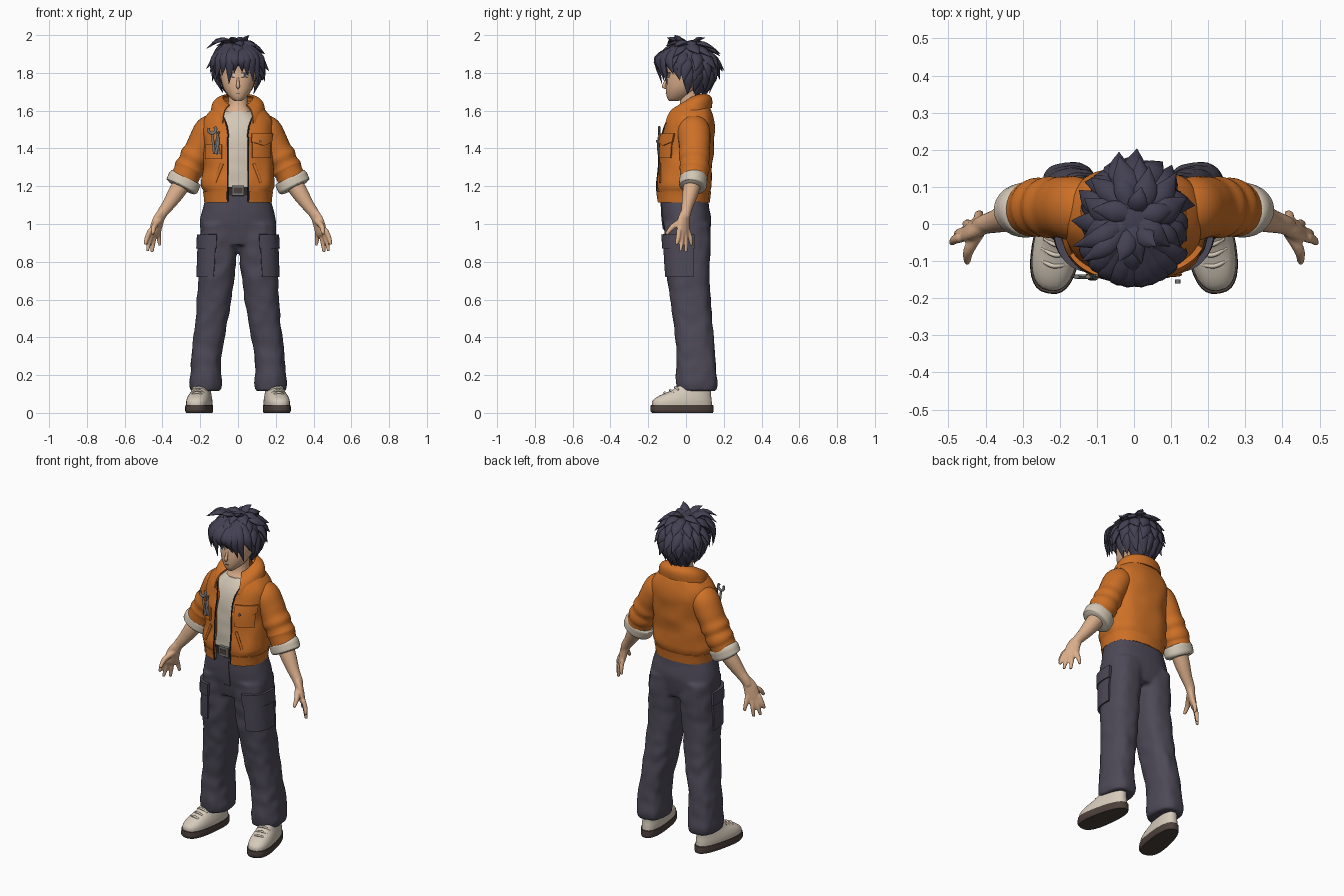
import bpy, bmesh, math, random
from mathutils import Vector, Matrix, noise

random.seed(4)
cube = bpy.data.objects.get("Cube")
if cube:
    bpy.data.objects.remove(cube, do_unlink=True)


def material(name, r, g, b):
    m = bpy.data.materials.new(name)
    lin = [((c / 255 + .055) / 1.055) ** 2.4 for c in (r, g, b)] + [1]
    m.use_nodes = True
    m.diffuse_color = lin
    m.node_tree.nodes["Principled BSDF"].inputs["Base Color"].default_value = lin
    return m


SKIN = material("skin", 218, 174, 139)
HAIR = material("dark blue hair", 67, 64, 82)
ORANGE = material("orange cloth", 205, 112, 38)
NAVY = material("slate trousers", 77, 73, 87)
CREAM = material("cream cloth", 212, 200, 182)
LEATHER = material("pale leather", 214, 203, 187)
SOLE = material("brown rubber", 76, 64, 59)
METAL = material("grey metal", 122, 120, 117)
DARK = material("dark trim", 45, 42, 46)


# ---------- helpers ----------
def interp(rows, t):
    """Smooth interpolation of rows keyed by their first value."""
    t = min(max(t, rows[0][0]), rows[-1][0])
    i = max(k for k in range(len(rows) - 1) if rows[k][0] <= t)
    a, b = rows[i], rows[i + 1]
    p, q = rows[max(i - 1, 0)], rows[min(i + 2, len(rows) - 1)]
    h = b[0] - a[0]
    s = (t - a[0]) / h
    out = []
    for k in range(1, len(a)):
        m0 = (b[k] - p[k]) / (b[0] - p[0]) * h
        m1 = (q[k] - a[k]) / (q[0] - a[0]) * h
        out.append((2*s**3 - 3*s*s + 1) * a[k] + (s**3 - 2*s*s + s) * m0
                   + (3*s*s - 2*s**3) * b[k] + (s**3 - s*s) * m1)
    return out


def surf(rings, a, z, off=0, p=.82):
    """Point on a body of rings (z, cx, rx, y_front, y_back); angle 0 is the front."""
    cx, rx, yf, yb = interp(rings, z)
    sn, cs = math.sin(a), math.cos(a)
    return Vector((cx + (rx + off) * math.copysign(abs(sn) ** p, sn),
                   (yf + yb) / 2 - ((yb - yf) / 2 + off) * math.copysign(abs(cs) ** p, cs), z))


def add_grid(bm, rows, closed=True):
    vs = [[bm.verts.new(c) for c in r] for r in rows]
    n = len(rows[0])
    for lo, hi in zip(vs, vs[1:]):
        for j in range(n if closed else n - 1):
            k = (j + 1) % n
            bm.faces.new((lo[j], lo[k], hi[k], hi[j]))
    if closed:
        bm.faces.new(vs[0][::-1])
        bm.faces.new(vs[-1])


def add_loft(bm, rings, n=24, seg=32, p=.82, fold=0):
    z0, z1 = rings[0][0], rings[-1][0]
    rows = []
    for i in range(n + 1):
        z = z0 + (z1 - z0) * i / n
        rows.append([surf(rings, 2*math.pi*j/seg, z, fold * noise.noise(
            (2*math.sin(2*math.pi*j/seg), 2*math.cos(2*math.pi*j/seg), z * 16)), p)
            for j in range(seg)])
    add_grid(bm, rows)


def add_tube(bm, keys, ref=(0, 1, 0), n=12, seg=14):
    """Tube through keys (x, y, z, r_side, r_thick)."""
    keys = [(i,) + tuple(k) for i, k in enumerate(keys)]
    end = len(keys) - 1
    rows = []
    for i in range(n + 1):
        t = end * i / n
        x, y, z, ru, rv = interp(keys, t)
        tan = (Vector(interp(keys, t + .05)[:3]) - Vector(interp(keys, t - .05)[:3])).normalized()
        u = tan.cross(Vector(ref)).normalized()
        v = tan.cross(u)
        rows.append([Vector((x, y, z)) + u * ru * math.cos(w) + v * rv * math.sin(w)
                     for w in (2 * math.pi * j / seg for j in range(seg))])
    add_grid(bm, rows)


def finish(name, bm, mat, mirror=False, thick=0, voxel=0):
    me = bpy.data.meshes.new(name)
    bm.to_mesh(me)
    bm.free()
    me.materials.append(mat)
    me.shade_smooth()
    ob = bpy.data.objects.new(name, me)
    bpy.context.collection.objects.link(ob)
    if mirror:
        ob.modifiers.new("mirror", 'MIRROR').use_mirror_merge = False
    if thick:
        s = ob.modifiers.new("thickness", 'SOLIDIFY')
        s.thickness, s.offset = thick, -1
    if voxel:
        r = ob.modifiers.new("blend", 'REMESH')
        r.mode, r.voxel_size, r.use_smooth_shade = 'VOXEL', voxel, True
        s = ob.modifiers.new("soften", 'SMOOTH')
        s.factor, s.iterations = .5, 3
    else:
        ob.modifiers.new("crisp edges", 'EDGE_SPLIT').split_angle = math.radians(50)
    return ob


def loft(name, rings, mat, mirror=False, **kw):
    bm = bmesh.new()
    add_loft(bm, rings, **kw)
    return finish(name, bm, mat, mirror)


def tubes(name, paths, mat, mirror=False, voxel=0, **kw):
    bm = bmesh.new()
    for path in paths:
        add_tube(bm, path, **kw)
    return finish(name, bm, mat, mirror, voxel=voxel)


def sheet(name, fn, nu, nv, mat, thick, mirror=False):
    bm = bmesh.new()
    add_grid(bm, [[fn(i / nu, j / nv) for i in range(nu + 1)] for j in range(nv + 1)], False)
    return finish(name, bm, mat, mirror, thick)


def patch(name, rings, a0, a1, z0, z1, off, mat, mirror=False, dip=0):
    """Plate hugging a body between two angles in degrees; dip points its lower edge."""
    def fn(u, v):
        z = z0 + (z1 - z0) * v - dip * (1 - v) * (1 - abs(2*u - 1))
        return surf(rings, math.radians(a0 + (a1 - a0) * u), z, off)
    return sheet(name, fn, 14, 6, mat, min(off + .004, .02), mirror)


# ---------- trousers ----------
leg = [(.115, .172, .08, -.045, .16), (.16, .172, .084, -.055, .165), (.3, .167, .08, -.05, .155),
       (.5, .138, .086, -.07, .138), (.72, .115, .096, -.1, .125), (.9, .104, .1, -.112, .13),
       (1.0, .1, .098, -.12, .13)]
hips = [(.89, 0, .185, -.1, .115), (1.0, 0, .203, -.123, .133), (1.1, 0, .182, -.13, .122),
        (1.17, 0, .16, -.128, .115)]
bm = bmesh.new()
for s in (1, -1):
    add_loft(bm, [(z, s * cx, *rest) for z, cx, *rest in leg], n=50, fold=.008)
add_loft(bm, hips, fold=.003)
finish("trousers", bm, NAVY, voxel=.011)
patch("cargo_pockets", leg, 5, 100, .72, .93, .01, NAVY, True)
patch("cargo_pocket_flaps", leg, 3, 102, .87, .945, .016, NAVY, True)
patch("trouser_fly", hips, -1, 6, .97, 1.14, .004, NAVY)
patch("belt", hips, -180, 180, 1.15, 1.195, .006, DARK)
patch("belt_buckle", hips, -7, 7, 1.15, 1.205, .015, METAL)
patch("buckle_inset", hips, -5, 5, 1.162, 1.192, .018, SOLE)


# ---------- shoes ----------
def shoe_part(name, rings, mat, p):
    bm = bmesh.new()
    add_loft(bm, rings, n=14, p=p)
    place_shoe(bm)
    return finish(name, bm, mat, True)


def place_shoe(bm):
    for v in bm.verts:
        v.co.x *= 1 - .8 * v.co.y
    bm.transform(Matrix.Translation((.198, 0, 0)) @ Matrix.Rotation(.17, 4, 'Z'))


upper = [(.035, 0, .06, -.182, .14), (.065, 0, .06, -.178, .138), (.09, 0, .055, -.145, .135),
         (.115, 0, .048, -.085, .135), (.15, 0, .042, -.03, .13)]
shoe_part("shoe_soles", [(0, 0, .06, -.182, .145), (.012, 0, .064, -.19, .148),
                         (.042, 0, .063, -.188, .146)], SOLE, .78)
shoe_part("shoe_uppers", upper, LEATHER, .8)
bm = bmesh.new()
for y, z in ((-.115, .108), (-.085, .121), (-.058, .136)):
    add_tube(bm, [(-.036, y + .012, z - .016, .005, .005), (0, y, z, .006, .006),
                  (.036, y + .012, z - .016, .005, .005)], seg=8)
place_shoe(bm)
finish("shoe_laces", bm, CREAM, True)

# ---------- shirt and jacket ----------
loft("shirt", [(1.15, 0, .15, -.122, .1), (1.3, 0, .15, -.122, .11), (1.45, 0, .15, -.115, .12),
               (1.54, 0, .13, -.09, .11), (1.595, 0, .08, -.052, .09)], CREAM, fold=.004)
body = [(1.115, 0, .173, -.147, .12), (1.17, 0, .18, -.152, .127), (1.2, 0, .194, -.156, .134),
        (1.3, 0, .187, -.146, .138), (1.42, 0, .183, -.14, .148), (1.5, 0, .188, -.12, .153),
        (1.56, 0, .178, -.1, .146), (1.61, 0, .135, -.078, .13), (1.65, 0, .085, -.058, .11)]


def front_angle(z):
    gap = .054 + .35 * max(0, z - 1.5)
    return math.asin(min(.95, (gap / interp(body, z)[1]) ** (1 / .82)))


def jacket_point(u, v):
    z = 1.115 + .535 * v
    g = front_angle(z)
    a = g + (2 * math.pi - 2 * g) * u
    return surf(body, a, z, .006 * noise.noise((2*math.sin(a), 2*math.cos(a), z * 12)))


sheet("jacket_body", jacket_point, 60, 40, ORANGE, .014)
patch("jacket_waistband", body, 15, 345, 1.115, 1.172, .006, ORANGE)
tubes("zip_edges", [[(*surf(body, front_angle(z), z, .002), .004, .004)
                     for z in (1.12, 1.2, 1.3, 1.4, 1.5, 1.58)]], DARK, True, seg=8)


def collar_point(u, v):
    a = .6 + (2 * math.pi - 1.2) * u
    c, f = math.cos(a), ((1 + math.cos(a)) / 2) ** 2
    low = Vector((.145 * math.sin(a), .03 - (.17 if c > 0 else .107) * c, 1.615 - .1 * f))
    top = Vector((.08 * math.sin(a), .03 - .072 * c, 1.69 - .07 * f))
    bulge = Vector((math.sin(a), -c, 1)) * .016 * math.sin(math.pi * v)
    return low.lerp(top, v) + bulge


sheet("jacket_collar", collar_point, 40, 8, ORANGE, .01)
patch("left_chest_pocket", body, 19, 62, 1.35, 1.46, .007, ORANGE)
patch("left_pocket_flap", body, 17, 64, 1.435, 1.48, .014, ORANGE, dip=.02)
patch("right_chest_pocket", body, -60, -22, 1.345, 1.42, .012, ORANGE)
tubes("welt_pockets", [[(*surf(body, math.radians(a), z, .002), .008, .006)
                        for a, z in ((34, 1.22), (28, 1.27), (22, 1.32))]], ORANGE, True, seg=8)
tubes("pocket_button", [[(.118, -.15, 1.437, .007, .007), (.118, -.16, 1.437, .007, .007)]],
      METAL, ref=(0, 0, 1), n=2)

# sleeves with gathered folds near the elbow
sleeve = [(.10, .035, 1.545, .05, .06), (.15, .04, 1.5, .077, .085), (.185, .045, 1.44, .076, .084),
          (.21, .045, 1.39, .073, .08), (.228, .045, 1.355, .08, .083), (.243, .045, 1.325, .073, .077),
          (.258, .045, 1.295, .08, .08), (.27, .042, 1.27, .074, .075), (.285, .04, 1.235, .076, .072)]
tubes("jacket_sleeves", [sleeve], ORANGE, True, n=40, seg=28)
tubes("rolled_cuffs", [[(.276, .04, 1.25, .074, .064), (.28, .04, 1.242, .088, .073),
                        (.288, .038, 1.222, .09, .074), (.298, .036, 1.2, .088, .072),
                        (.302, .035, 1.192, .072, .06)]], CREAM, True, n=20, seg=28)

# ---------- tools in the right pocket ----------
tubes("wrench", [[(-.125, -.14, 1.37, .007, .005), (-.137, -.142, 1.48, .007, .005)],
                 [(-.137 + .02 * math.sin(a), -.142, 1.5 + .02 * math.cos(a), .008, .006)
                  for a in (.7, 1.6, 2.5, 3.4, 4.3, 5.2)]], METAL, seg=8)
tubes("pliers", [[(-.1, -.142, 1.37, .008, .006), (-.112, -.142, 1.44, .007, .006),
                  (-.1, -.138, 1.49, .004, .004)],
                 [(-.118, -.146, 1.37, .008, .006), (-.104, -.146, 1.44, .007, .006),
                  (-.113, -.14, 1.49, .004, .004)]], METAL, seg=8)

# ---------- arms and hands ----------
bm = bmesh.new()
add_tube(bm, [(.28, .04, 1.24, .05, .05), (.33, .022, 1.16, .044, .042),
              (.37, .008, 1.1, .034, .032), (.4, 0, 1.06, .029, .027), (.415, -.005, 1.03, .026, .024)])
add_tube(bm, [(.395, 0, 1.07, .025, .022), (.422, -.012, 1.02, .038, .022),
              (.44, -.014, .96, .042, .018), (.446, -.014, .94, .034, .014)], ref=(.7, .7, .2))
for k, tip in ((.032, (.492, -.052, .89)), (.011, (.48, -.03, .855)),
               (-.011, (.455, 0, .85)), (-.032, (.413, .03, .885))):
    base = Vector((.442 + .72 * k, -.014 - .72 * k, .968))
    mid = base.lerp(Vector(tip), .55) + Vector((.003, .003, 0))
    add_tube(bm, [(*base, .013, .013), (*mid, .0125, .0125), (*tip, .008, .008)])
add_tube(bm, [(.415, -.02, 1.02, .016, .016), (.445, -.07, .985, .015, .015),
              (.45, -.105, .945, .009, .009)], ref=(1, 0, 0))
finish("forearms_and_hands", bm, SKIN, True, voxel=.0055)

# ---------- head ----------
face = [(1.65, 0, .018, -.088, -.045), (1.665, 0, .038, -.099, 0), (1.69, 0, .06, -.105, .04),
        (1.72, 0, .077, -.107, .07), (1.76, 0, .089, -.105, .1), (1.8, 0, .096, -.1, .12),
        (1.86, 0, .1, -.1, .13), (1.92, 0, .08, -.07, .1), (1.945, 0, .03, -.02, .05)]
loft("head", face, SKIN, p=.95)
loft("neck", [(1.55, 0, .1, -.07, .08), (1.59, 0, .074, -.052, .08), (1.62, 0, .056, -.036, .075),
              (1.66, 0, .051, -.03, .07), (1.74, 0, .055, -.03, .07)], SKIN, p=.95)
tubes("nose", [[(0, -.1, 1.775, .005, .004), (0, -.112, 1.745, .008, .008),
                (0, -.117, 1.728, .01, .01), (0, -.1, 1.718, .004, .004)]], SKIN)
tubes("ears", [[(.088, .02, 1.725, .006, .008), (.098, .024, 1.745, .01, .016),
                (.104, .03, 1.768, .01, .02), (.1, .034, 1.79, .005, .008)]], SKIN, True)
patch("eye_whites", face, 8, 30, 1.777, 1.797, .002, CREAM, True)
patch("irises", face, 13, 23, 1.776, 1.797, .004, NAVY, True)
patch("eyelashes", face, 6, 33, 1.797, 1.803, .005, DARK, True)
patch("mouth", face, -6, 6, 1.691, 1.694, .002, SOLE)

# ---------- hair ----------
loft("hair_cap", [(1.69, 0, .055, .03, .095), (1.75, 0, .098, .005, .13), (1.8, 0, .112, -.03, .146),
                  (1.85, 0, .118, -.122, .15), (1.9, 0, .106, -.11, .135), (1.945, 0, .07, -.07, .1),
                  (1.968, 0, .02, -.01, .04)], HAIR, p=1)


def scalp(az, el, k):
    return Vector((k * .12 * math.sin(az) * math.cos(el),
                   .02 - k * .132 * math.cos(az) * math.cos(el), 1.84 + k * .125 * math.sin(el)))


def lock(bm, root, mid, tip, w):
    ref = mid - Vector((0, .02, 1.84))
    add_tube(bm, [(*root, w * .7, w * .4), (*mid, w, w * .5), (*tip, .001, .001)], ref, 8, 8)


bm = bmesh.new()
rad = math.radians
for el, count, skip, reach, drop in ((75, 7, 0, 1.22, 0), (55, 11, 0, 1.3, 0), (32, 14, 38, 1.33, 0),
                                     (10, 15, 58, 1.28, .01), (-10, 15, 72, 1.12, .04),
                                     (-30, 13, 100, 1.1, .06)):
    for i in range(count):
        az = rad(360 * (i + .5 * (el % 2)) / count - 180) + random.uniform(-.1, .1)
        if abs(az) < rad(skip):
            continue
        e, turn = rad(el + random.uniform(-5, 5)), random.uniform(-.15, .15)
        tip = scalp(az + turn, e - rad(38), reach + random.uniform(-.06, .08))
        lock(bm, scalp(az, e + rad(8), .9), scalp(az, e - rad(16), 1.08),
             tip - Vector((0, 0, drop)), random.uniform(.026, .036))
# fringe
for x, z in ((-.145, 1.8), (-.115, 1.765), (-.085, 1.785), (-.048, 1.74), (-.02, 1.8), (.022, 1.805),
             (.05, 1.785), (.08, 1.755), (.108, 1.735), (.14, 1.79)):
    y = .01 - .155 * math.sqrt(1 - (x / .17) ** 2)
    lock(bm, Vector((x * .4, -.05, 1.945)), Vector((x * .85, y - .012, 1.875)), Vector((x, y + .012, z)), .029)
# swept crown tufts
for tip in ((.06, -.06, 2.0), (-.04, -.1, 1.985), (-.165, -.06, 1.93), (-.14, -.1, 1.95), (.02, .1, 1.985)):
    t = Vector(tip)
    lock(bm, Vector((t.x * .1, .02, 1.93)), Vector((t.x * .55, t.y * .6, 1.975)), t, .026)
finish("hair_locks", bm, HAIR)
